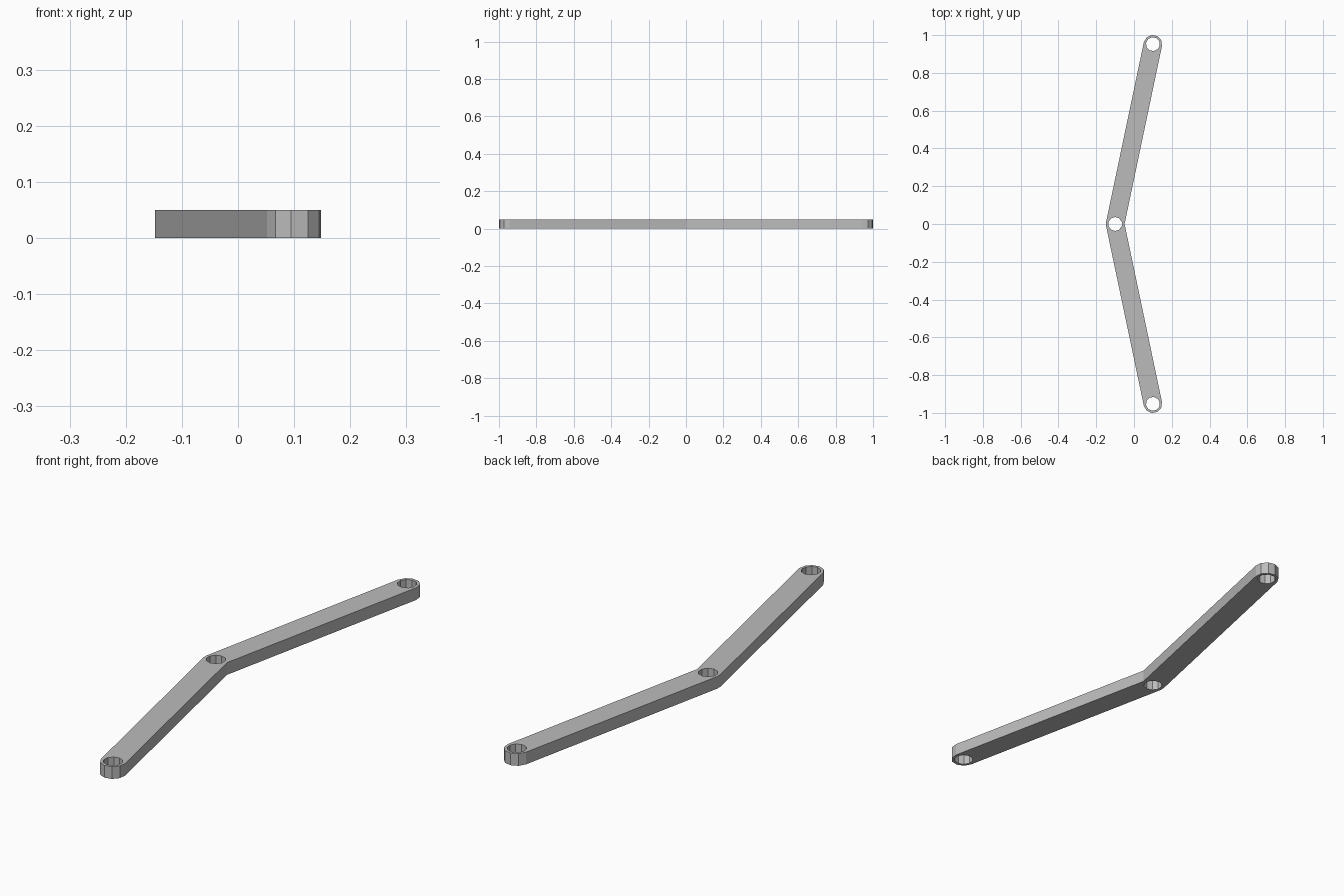
import bpy
from math import atan2, cos, sin, pi
from mathutils import Vector

cube = bpy.data.objects.get("Cube")
if cube:
    bpy.data.objects.remove(cube)

SIDES = 10
OUTER, HOLE, THICK = 0.049, 0.037, 0.05
elbow = Vector((-0.1, 0))
tips = [Vector((0.1, -0.952)), Vector((0.1, 0.952))]
tilt = atan2(tips[1].x - elbow.x, tips[1].y)


def arc(centre, radius, start, end, steps):
    """Points along an arc, both ends included."""
    angles = [start + (end - start) * i / steps for i in range(steps + 1)]
    return [centre + radius * Vector((cos(a), sin(a))) for a in angles]


def add_loop(curve, points):
    spline = curve.splines.new("POLY")
    spline.points.add(len(points) - 1)
    for target, p in zip(spline.points, points):
        target.co = (p.x, p.y, 0, 1)
    spline.use_cyclic_u = True


# Outline: rounded tips, blunt outer elbow, sharp inner elbow
front_axis, back_axis = tilt - pi / 2, pi / 2 - tilt
outline = arc(tips[0], OUTER, front_axis - pi / 2, front_axis + pi / 2, SIDES // 2)
outline.append(elbow + Vector((OUTER / cos(tilt), 0)))
outline += arc(tips[1], OUTER, back_axis - pi / 2, back_axis + pi / 2, SIDES // 2)
outline += arc(elbow, OUTER, pi - tilt, pi + tilt, 1)

curve = bpy.data.curves.new("link_arm", "CURVE")
curve.dimensions = "2D"
curve.fill_mode = "BOTH"
curve.extrude = THICK / 2
add_loop(curve, outline)

# Pivot holes at both tips and the elbow
for centre, axis in ((tips[0], front_axis), (elbow, 0), (tips[1], back_axis)):
    start = axis + pi / 2
    add_loop(curve, arc(centre, HOLE, start, start + 2 * pi, SIDES)[:-1])

arm = bpy.data.objects.new("link_arm", curve)
arm.location.z = THICK / 2
bpy.context.collection.objects.link(arm)

# Grey metal
grey = bpy.data.materials.new("grey_metal")
grey.use_nodes = True
colour = (0.5, 0.5, 0.5, 1)
grey.diffuse_color = colour
grey.node_tree.nodes["Principled BSDF"].inputs["Base Color"].default_value = colour
curve.materials.append(grey)

# Turn the filled curve into a mesh
bpy.ops.object.select_all(action="DESELECT")
arm.select_set(True)
bpy.context.view_layer.objects.active = arm
bpy.ops.object.convert(target="MESH")
bpy.ops.object.shade_flat()
